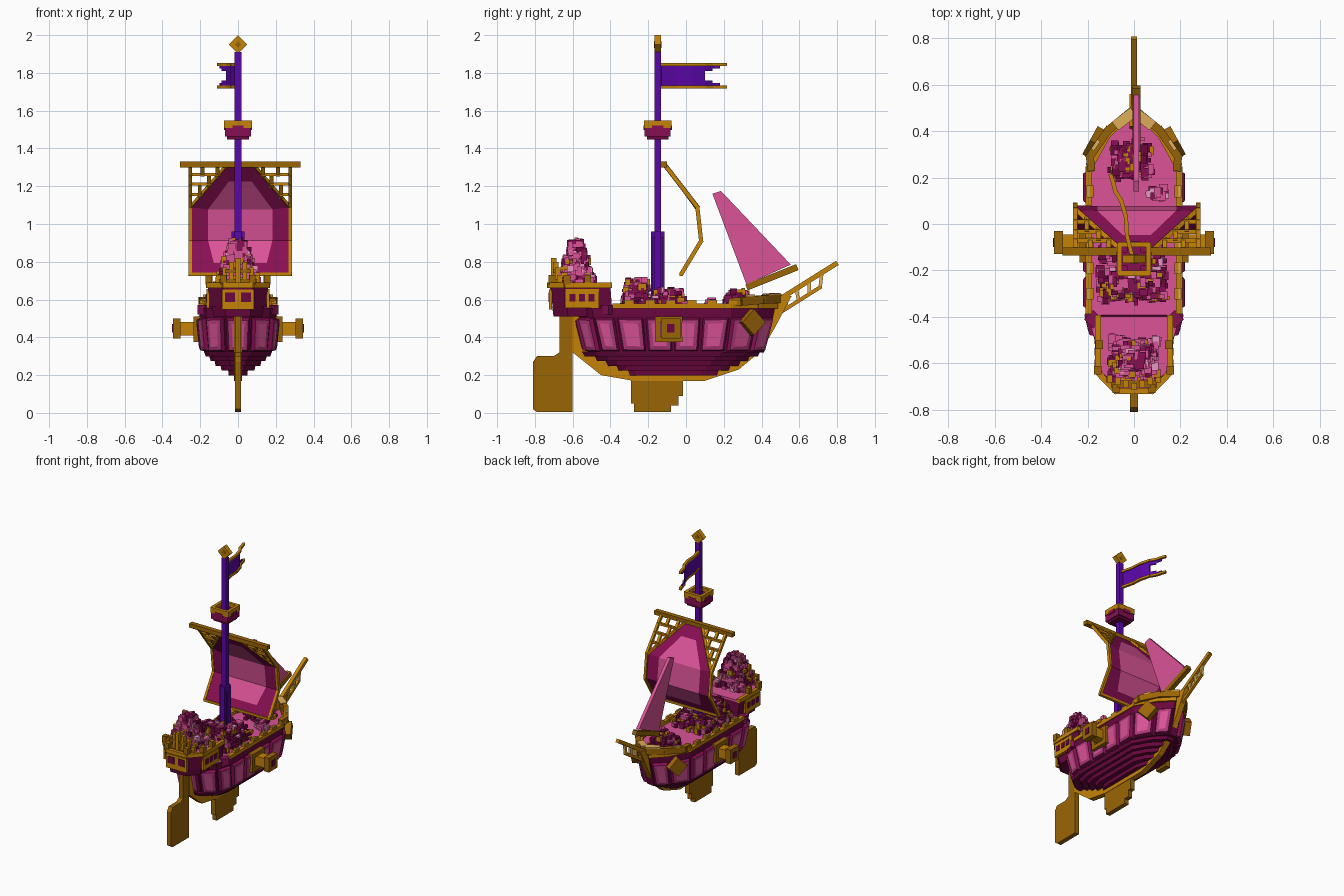
import bpy, bmesh, random
from mathutils import Vector, Matrix

random.seed(4)
if "Cube" in bpy.data.objects:
    bpy.data.objects.remove(bpy.data.objects["Cube"])


def material(name, *rgb):
    m = bpy.data.materials.new(name)
    m.use_nodes = True
    col = [(c / 255) ** 2.2 for c in rgb] + [1]
    m.diffuse_color = col
    m.node_tree.nodes["Principled BSDF"].inputs["Base Color"].default_value = col
    return m


GOLD = material("gold", 196, 130, 16)
BRONZE = material("dark gold", 154, 101, 15)
TAN = material("tan", 224, 174, 92)
PINK = material("pink", 218, 84, 150)
PALE = material("pale pink", 232, 150, 192)
ROSE = material("rose", 176, 60, 122)
WINE = material("wine", 136, 22, 84)
DARK = material("dark wine", 106, 15, 64)
PURPLE = material("purple", 92, 14, 166)


def finish(bm, name, *mats):
    me = bpy.data.meshes.new(name)
    bm.to_mesh(me)
    bm.free()
    for m in mats:
        me.materials.append(m)
    ob = bpy.data.objects.new(name, me)
    bpy.context.collection.objects.link(ob)
    return ob


def add_box(bm, centre, size, rot=None, index=0):
    mat = Matrix.Translation(centre) @ (rot or Matrix()) @ Matrix.Diagonal((*size, 1))
    verts = bmesh.ops.create_cube(bm, size=1, matrix=mat)["verts"]
    for f in {f for v in verts for f in v.link_faces}:
        f.material_index = index


def box(name, centre, size, mat, rot=None):
    bm = bmesh.new()
    add_box(bm, centre, size, rot)
    return finish(bm, name, mat)


def beams(name, pairs, w, h, mat):
    """Square bars between pairs of points."""
    bm = bmesh.new()
    for a, b in pairs:
        a, b = Vector(a), Vector(b)
        d = b - a
        rot = d.to_track_quat('X', 'Z').to_matrix().to_4x4()
        add_box(bm, (a + b) / 2, (d.length + w * 0.6, w, h), rot)
    return finish(bm, name, mat)


def plate(name, pts, x0, x1, mat):
    """Side profile in y and z, given thickness across x."""
    bm = bmesh.new()
    f = bm.faces.new([bm.verts.new((x0, y, z)) for y, z in pts])
    ext = bmesh.ops.extrude_face_region(bm, geom=[f])["geom"]
    bmesh.ops.translate(bm, vec=(x1 - x0, 0, 0),
                        verts=[v for v in ext if isinstance(v, bmesh.types.BMVert)])
    bmesh.ops.recalc_face_normals(bm, faces=bm.faces)
    return finish(bm, name, mat)


def mirrored(half):
    return half + [(-x, y) for x, y in reversed(half) if x > 0]


def loft(half, rings):
    """Closed stack of scaled outlines: rings of (z, x scale, y scale, y shift)."""
    bm = bmesh.new()
    loops = [[bm.verts.new((x * sx, y * sy + dy, z)) for x, y in mirrored(half)]
             for z, sx, sy, dy in rings]
    for a, b in zip(loops, loops[1:]):
        for i in range(len(a)):
            j = (i + 1) % len(a)
            bm.faces.new((a[i], a[j], b[j], b[i]))
    bm.faces.new(loops[0])
    bm.faces.new(loops[-1])
    bmesh.ops.recalc_face_normals(bm, faces=bm.faces)
    return bm


# Hull with raised side panels and a pink deck
hull_half = [(.07, -.58), (.17, -.5)] + [(.2, -.38 + .155 * i) for i in range(5)] + [(.12, .38), (.03, .47)]
bm = loft(hull_half, [(.32, .9, .89, -.005), (.51, 1, .98, 0), (.555, 1, 1, 0)])
bm.normal_update()
for f in bm.faces:
    if f.normal.z > .9:
        f.material_index = 1
panels = [f for f in bm.faces if abs(f.normal.z) < .7 and f.calc_center_median().z < .48 and f.calc_area() > .015]
for thick, depth, ring_index in ((.01, 0, 0), (.012, .02, 2), (.028, .004, 3)):
    for f in panels:
        f.material_index = ring_index
    bmesh.ops.inset_individual(bm, faces=panels, thickness=thick, depth=depth)
for f in panels:
    f.material_index = 1
finish(bm, "hull", DARK, PINK, WINE, ROSE)

# Stepped underside
for i, (sx, sy) in enumerate(((.9, .9), (.76, .78), (.62, .68), (.46, .58), (.26, .48))):
    z = .325 - i * .025
    finish(loft(hull_half, [(z - .026, sx * .95, sy * .97, -.03), (z, sx, sy, -.03)]), "hull_step", DARK)

# Keel, rudder and fin
plate("keel", [(-.6, .53), (-.6, .32), (-.45, .2), (-.28, .17), (.1, .17), (.28, .23), (.4, .33), (.47, .45),
               (.56, .62), (.42, .62), (.4, .45), (.25, .3), (-.4, .3), (-.5, .5)], -.02, .02, GOLD)
plate("rudder", [(-.67, .52), (-.67, .32), (-.7, .3), (-.79, .3), (-.81, .27), (-.81, .02), (-.79, .005),
                 (-.6, .005), (-.6, .52)], -.017, .017, BRONZE)
plate("centre_fin", [(-.29, .2), (-.29, .05), (-.275, .05), (-.275, .005), (-.08, .005), (-.08, .04), (-.04, .04),
                     (-.04, .09), (-.015, .09), (-.015, .2)], -.017, .017, BRONZE)

# Hull rails, with blocks along the top
bow = [(.185, .24, .585), (.19, .29, .59), (.11, .405, .6), (0, .495, .605)]
for s in (1, -1):
    side = [(s * x * .97, y, .565) for x, y in hull_half[2:]]
    beams("hull_rail", zip(side, side[1:]), .028, .026, GOLD)
    side = [(s * x, y, z) for x, y, z in bow]
    beams("bow_rail", zip(side, side[1:]), .034, .045, BRONZE)
    beams("bow_cap", [((s * .07, .43, .626), (s * .012, .475, .63))], .046, .01, TAN)
    for i in range(6):
        y = -.3 + i * .11
        box("rail_block", (s * .19, y, .583), (.03, .05, .02), GOLD)
        box("rail_block_top", (s * .196, y, .595), (.01, .05, .006), TAN)
    box("bow_block", (s * .165, .34, .62), (.016, .05, .012), TAN, Matrix.Rotation(s * .6, 4, 'Z'))

    # Bow diamonds
    turn = Matrix.Rotation(s * .5, 4, 'Z') @ Matrix.Rotation(.785, 4, 'X')
    box("bow_diamond", (s * .17, .35, .48), (.045, .098, .098), BRONZE, turn)

    # Side ports with end caps
    for y, z, dy, dz in ((-.092, .495, .145, .03), (-.092, .39, .145, .03),
                         (-.15, .443, .03, .13), (-.035, .443, .03, .13)):
        box("port_frame", (s * .212, y, z), (.045, dy, dz), BRONZE)
    box("port_arm", (s * .245, -.08, .445), (.13, .07, .07), GOLD)
    box("port_cap", (s * .325, -.08, .447), (.04, .1, .105), BRONZE)
    box("port_cap_centre", (s * .345, -.08, .447), (.008, .04, .045), DARK)

# Stern cabin
cabin_half = [(.08, -.72), (.16, -.64), (.16, -.4)]
finish(loft(cabin_half, [(.51, .8, .96, -.01), (.56, .86, .97, -.01), (.56, .94, .98, 0), (.665, 1, 1, 0)]),
       "stern_cabin", DARK)
finish(loft(cabin_half, [(.66, .9, .97, -.01), (.675, .9, .97, -.01)]), "stern_deck", PINK)
ring = [(x * .97, y, .675) for x, y in cabin_half]
left, right = ring, [(-x, y, z) for x, y, z in ring]
beams("stern_rail", [p for r in (left, right) for p in zip(r, r[1:])] + [(left[0], right[0])], .026, .028, GOLD)
for x, y in mirrored(cabin_half[:2] + [(.155, -.53)]):
    box("stern_post", (x * .97, y + .01, .705), (.032, .036, .05), BRONZE)
for x, top in ((-.105, .73), (-.07, .77), (-.035, .8), (0, .82), (.035, .8), (.07, .77), (.105, .73)):
    box("stern_crest", (x, -.7 + abs(x) * .3, (.69 + top) / 2), (.024, .03, top - .69), GOLD)
for z, w in ((.7, .2), (.75, .14)):
    box("stern_crest_bar", (0, -.69, z), (w, .03, .018), BRONZE)
for s in (1, -1):
    box("stern_wing", (s * .175, -.41, .545), (.056, .056, .05), WINE, Matrix.Rotation(.785, 4, 'Z'))

# Cabin windows: gold surrounds with dark panes
box("stern_window_frame", (0, -.717, .6), (.17, .016, .105), GOLD)
for s in (1, -1):
    box("stern_window", (s * .042, -.726, .612), (.052, .006, .05), DARK)
    box("side_window_frame", (s * .158, -.55, .605), (.016, .18, .1), GOLD)
    for i in range(3):
        box("side_window", (s * .167, -.6 + .05 * i, .61), (.006, .032, .04), DARK)


# Blocky foliage heaps; weights are for pink, wine, dark, pale and gold
def bush(name, centre, rx, ry, height, taper, count, weights):
    bm = bmesh.new()
    c = Vector(centre)
    for _ in range(count):
        t = random.random() ** 1.2
        r = 1 - taper * t
        p = Vector((random.uniform(-rx, rx) * r, random.uniform(-ry, ry) * r, height * t * .92))
        size = [random.uniform(.014, .042) for _ in range(3)]
        add_box(bm, c + p, size, None, random.choices(range(5), weights)[0])
    return finish(bm, name, PINK, WINE, DARK, PALE, GOLD)


bush("stern_bush", (0, -.58, .69), .115, .095, .24, .7, 400, (8, 4, 1, 1, 1))
bush("deck_bush_back", (-.01, -.26, .57), .15, .075, .145, .3, 330, (4, 7, 3, .6, 2))
bush("deck_bush_front", (-.01, -.09, .57), .15, .09, .085, .3, 300, (4, 7, 3, .6, 2))
bush("bow_bush", (-.02, .28, .56), .1, .09, .09, .6, 170, (2, 7, 4, .3, 2))
bush("small_bush", (.1, .13, .56), .04, .03, .04, .6, 24, (4, 2, 0, 2, 0))

# Mast, lookout and finial
box("mast", (0, -.15, 1.23), (.036, .036, 1.36), PURPLE)
for dx, dy, top in ((.07, .036, .96), (.036, .07, .96), (.054, .054, .93)):
    box("mast_base", (0, -.15, (.55 + top) / 2), (dx, dy, top - .55), PURPLE)
box("lookout_base", (0, -.15, 1.457), (.115, .115, .02), DARK)
box("lookout", (0, -.15, 1.487), (.138, .138, .05), WINE)
ring = [(-.062, -.212, 1.529), (.062, -.212, 1.529), (.062, -.088, 1.529), (-.062, -.088, 1.529)]
beams("lookout_rail", zip(ring, ring[1:] + ring[:1]), .022, .04, GOLD)
for dx, dy in ((.06, .15), (.15, .06)):
    box("lookout_panel", (0, -.15, 1.51), (dx, dy, .025), WINE)
bm = bmesh.new()
add_box(bm, (0, -.15, 1.95), (.07, .034, .07), Matrix.Rotation(.785, 4, 'Y'))
add_box(bm, (0, -.15, 1.95), (.025, .04, .025), Matrix.Rotation(.785, 4, 'Y'), 1)
finish(bm, "finial", GOLD, BRONZE)

# Waving flag with forked tail
wave = [(-.01, -.13), (-.03, -.05), (-.035, .03), (-.055, .1), (-.08, .14), (-.09, .18), (-.1, .21)]
bm = bmesh.new()
for (xa, ya), (xb, yb), tall in zip(wave, wave[1:], (.06, .06, .06, .034, .022)):
    for z0, z1 in ((1.725, 1.725 + tall), (1.845 - tall, 1.845)):
        bm.faces.new([bm.verts.new(p) for p in ((xa, ya, z0), (xb, yb, z0), (xb, yb, z1), (xa, ya, z1))])
ob = finish(bm, "flag", PURPLE)
ob.modifiers.new("thickness", 'SOLIDIFY').thickness = .008
for z in (1.725, 1.845):
    pts = [(x, y, z) for x, y in wave]
    beams("flag_trim", zip(pts, pts[1:]), .018, .016, GOLD)

# Main sail: a pink centre with a darker border
CX = .012
curve = [(-.11, 1.31, .07), (.06, 1.09, .26), (.08, .91, .26), (-.025, .735, .26)]
inner = [(-.048, 1.23, .06), (.058, 1.08, .17), (.078, .91, .17), (.008, .79, .14)]
bm = bmesh.new()
out_l, out_r = ([bm.verts.new((CX + s * w, y, z)) for y, z, w in curve] for s in (-1, 1))
in_l, in_r = ([bm.verts.new((CX + s * w, y, z)) for y, z, w in inner] for s in (-1, 1))
for i in range(3):
    for k, (a, b) in enumerate(((out_l, in_l), (in_l, in_r), (in_r, out_r))):
        bm.faces.new((a[i], a[i + 1], b[i + 1], b[i])).material_index = 1 if k == 1 else 0
for i in (0, 3):
    bm.faces.new((out_l[i], in_l[i], in_r[i], out_r[i]))
bmesh.ops.recalc_face_normals(bm, faces=bm.faces)
ob = finish(bm, "main_sail", WINE, PINK)
ob.modifiers.new("thickness", 'SOLIDIFY').thickness = .008

# Sail frame, yard and corner lattice
for s in (-1, 1):
    line = [(CX + s * .265, y, z) for y, z, w in curve]
    beams("sail_edge", zip(line, line[1:]), .018, .022, GOLD)
    at = lambda x, t: (CX + s * x, -.11 + .17 * t, 1.31 - .22 * t)
    bars = [(at(.07 + .19 * t, t), at(.265, t)) for t in (.22, .45, .7)]
    bars += [(at(.12, 0), at(.12, .25)), (at(.2, 0), at(.2, .22)), (at(.165, .22), at(.165, .5)),
             (at(.215, .45), at(.215, .76)), (at(.07, 0), at(.26, 1))]
    beams("corner_lattice", bars, .02, .016, GOLD)
beams("sail_foot", [((CX - .265, -.025, .735), (CX + .265, -.025, .735))], .02, .018, GOLD)
box("yard", (CX, -.118, 1.315), (.64, .035, .03), BRONZE)

# Foresail and boom
plate("foresail", [(.14, 1.16), (.185, 1.175), (.555, .785), (.32, .68)], -.002, .022, PINK)
beams("foresail_boom", [((.01, .33, .668), (.01, .58, .768))], .034, .034, BRONZE)

# Ladder bowsprit
low = [Vector((0, .48, .52)), Vector((0, .71, .665))]
top = [Vector((0, .42, .555)), Vector((0, .795, .79))]
beams("bowsprit", [top], .026, .026, GOLD)
beams("bowsprit_lower_rail", [low], .02, .02, GOLD)
beams("bowsprit_rungs", [(low[0].lerp(low[1], t), top[0].lerp(top[1], .08 + .72 * t))
                         for t in (.25, .5, .75, 1)], .018, .018, TAN)
